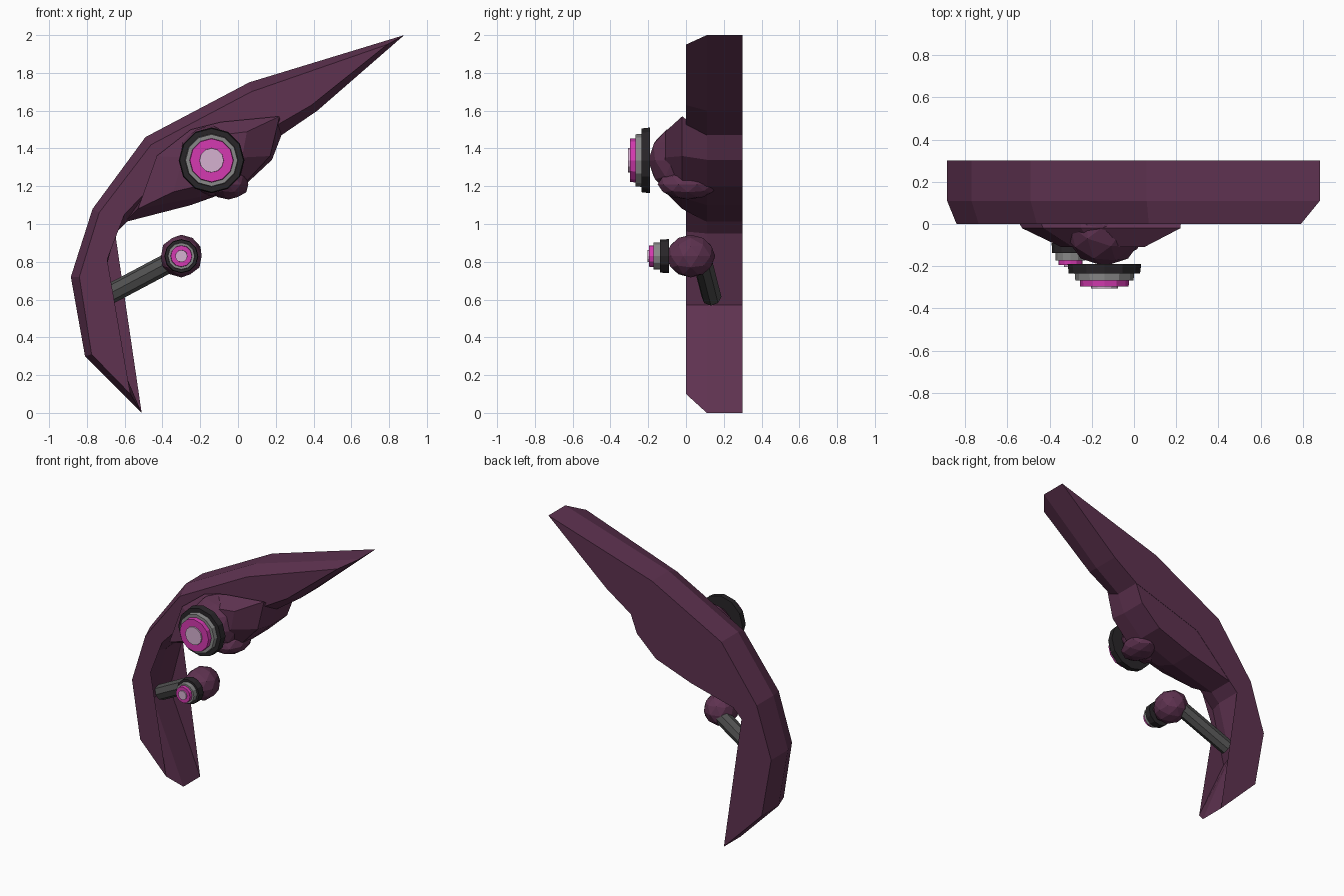
import bpy, bmesh
from mathutils import Vector

cube = bpy.data.objects.get("Cube")
if cube:
    bpy.data.objects.remove(cube, do_unlink=True)


def material(name, rgb):
    m = bpy.data.materials.new(name)
    m.use_nodes = True
    m.diffuse_color = (*rgb, 1)
    m.node_tree.nodes["Principled BSDF"].inputs["Base Color"].default_value = (*rgb, 1)
    return m


PURPLE = material("dark purple", (0.112, 0.032, 0.08))
MAGENTA = material("magenta", (0.66, 0.042, 0.44))
PALE = material("pale lilac", (0.66, 0.44, 0.63))
GREY = material("mid grey", (0.25, 0.25, 0.25))
BLACK = material("near black", (0.022, 0.019, 0.022))
ROD = material("dark grey", (0.08, 0.08, 0.08))


def finish(name, bm, mat):
    bmesh.ops.recalc_face_normals(bm, faces=bm.faces)
    mesh = bpy.data.meshes.new(name)
    bm.to_mesh(mesh)
    bm.free()
    mesh.materials.append(mat)
    ob = bpy.data.objects.new(name, mesh)
    bpy.context.collection.objects.link(ob)
    return ob


def loft(name, sections, mat):
    """Join matching (y, [(x, z), ...]) outlines and cap both ends."""
    bm = bmesh.new()
    loops = [[bm.verts.new((x, y, z)) for x, z in pts] for y, pts in sections]
    n = len(loops[0])
    for a, b in zip(loops, loops[1:]):
        for i in range(n):
            j = (i + 1) % n
            bm.faces.new((a[i], a[j], b[j], b[i]))
    caps = [bm.faces.new(loops[0]), bm.faces.new(loops[-1])]
    bmesh.ops.triangulate(bm, faces=caps)
    return finish(name, bm, mat)


def ball(name, centre, radii, mat):
    bm = bmesh.new()
    bmesh.ops.create_icosphere(bm, subdivisions=2, radius=1)
    ob = finish(name, bm, mat)
    ob.location, ob.scale = centre, radii
    return ob


def cylinder(name, start, end, r1, r2, sides, mat):
    start, end = Vector(start), Vector(end)
    axis = end - start
    bm = bmesh.new()
    bmesh.ops.create_cone(bm, cap_ends=True, segments=sides, radius1=r1,
                          radius2=r2, depth=axis.length)
    ob = finish(name, bm, mat)
    ob.location = (start + end) / 2
    ob.rotation_mode = 'QUATERNION'
    ob.rotation_quaternion = axis.to_track_quat('Z', 'Y')
    return ob


def lens(name, x, z, steps):
    """Stack of stepped discs facing the front."""
    for part, y_back, y_front, r, mat in steps:
        cylinder(name + "_" + part, (x, y_back, z), (x, y_front, z), r, r * 0.97, 12, mat)


# Curved blade with a chamfered front
blade = [(-0.51, 0), (-0.81, 0.30), (-0.885, 0.72), (-0.77, 1.08), (-0.49, 1.46),
         (0.06, 1.75), (0.88, 2.0), (0.42, 1.60), (0.23, 1.47), (-0.30, 1.30),
         (-0.65, 0.95), (-0.75, 0.57)]
blade_front = [(-0.57, 0.10), (-0.775, 0.31), (-0.84, 0.72), (-0.735, 1.06), (-0.46, 1.42),
               (0.07, 1.70), (0.79, 1.95), (0.39, 1.63), (0.20, 1.52), (-0.33, 1.33),
               (-0.69, 0.96), (-0.785, 0.57)]
loft("blade", [(0.30, blade), (0.11, blade), (0, blade_front)], PURPLE)

# Faceted housing on the inside of the curve
housing = [(0.23, 1.47), (0, 1.48), (-0.25, 1.42), (-0.48, 1.22),
           (-0.60, 1.01), (-0.25, 1.10), (0.03, 1.20), (0.18, 1.34)]
housing_front = [(0.22, 1.57), (-0.09, 1.54), (-0.25, 1.50), (-0.43, 1.36),
                 (-0.53, 1.08), (-0.22, 1.14), (0.03, 1.21), (0.17, 1.36)]
cx, cz = -0.14, 1.337
tip = [(cx + (x - cx) * 0.52, cz + (z - cz) * 0.65) for x, z in housing_front]
loft("housing", [(0.298, housing), (0.11, housing), (-0.02, housing_front), (-0.11, tip)], PURPLE)

# Main eyeball, the lump below it, and its lens
ball("main_ball", (cx, -0.01, cz), (0.19, 0.19, 0.19), PURPLE)
ball("lower_lump", (-0.05, 0.01, 1.21), (0.11, 0.16, 0.08), PURPLE)
lens("main_lens", cx, cz, [
    ("rim", -0.19, -0.235, 0.174, BLACK),
    ("collar", -0.22, -0.267, 0.142, GREY),
    ("ring", -0.25, -0.297, 0.118, MAGENTA),
    ("pupil", -0.28, -0.306, 0.066, PALE)])

# Small eyeball on a rod, with its lens
ball("small_ball", (-0.30, 0.025, 0.83), (0.113, 0.13, 0.113), PURPLE)
cylinder("rod", (-0.705, 0.135, 0.615), (-0.30, 0.08, 0.83), 0.053, 0.053, 8, ROD)
lens("small_lens", -0.30, 0.83, [
    ("rim", -0.09, -0.138, 0.09, BLACK),
    ("collar", -0.12, -0.172, 0.073, GREY),
    ("ring", -0.16, -0.195, 0.058, MAGENTA),
    ("pupil", -0.18, -0.203, 0.033, PALE)])
